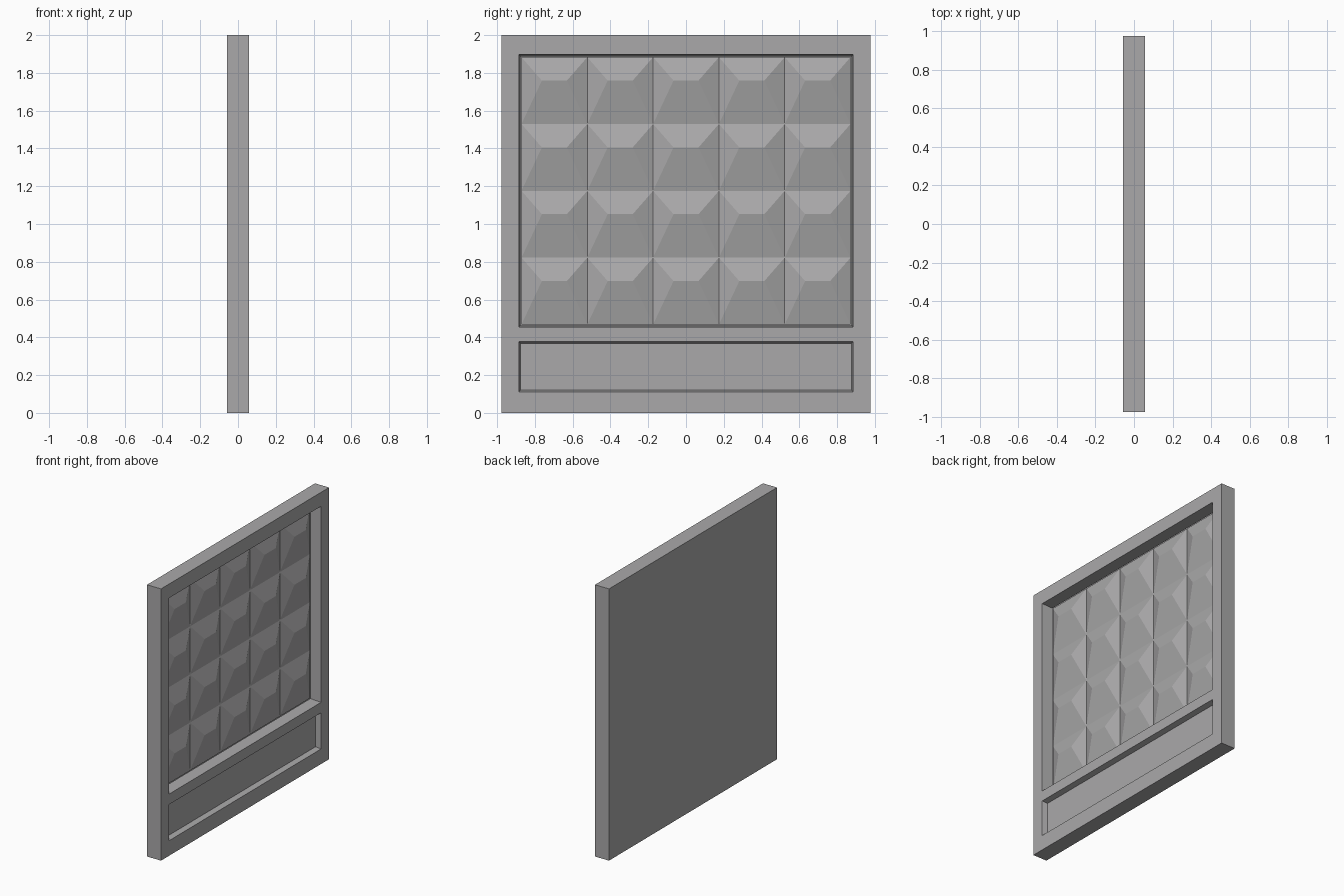
import bpy, bmesh

if "Cube" in bpy.data.objects:
    bpy.data.objects.remove(bpy.data.objects["Cube"])

HX, HY, H = 0.057, 0.977, 2.0        # half thickness, half width, height
RY, TAPER = 0.885, 0.014             # recess half width, wall taper
LOW, UP = (0.111, 0.377), (0.454, 1.897)
LOW_DEPTH, UP_DEPTH = 0.038, 0.081

concrete = bpy.data.materials.new("concrete_grey")
concrete.diffuse_color = (0.40, 0.395, 0.40, 1)
concrete.use_nodes = True
concrete.node_tree.nodes["Principled BSDF"].inputs["Base Color"].default_value = concrete.diffuse_color


def finish(bm, name):
    mesh = bpy.data.meshes.new(name)
    bm.to_mesh(mesh)
    bm.free()
    mesh.materials.append(concrete)
    obj = bpy.data.objects.new(name, mesh)
    bpy.context.collection.objects.link(obj)
    return obj


# Framed slab: a box, cut along the recess outlines
bm = bmesh.new()
bmesh.ops.create_cube(bm, size=1)
for v in bm.verts:
    v.co = (v.co.x * 2 * HX, v.co.y * 2 * HY, (v.co.z + 0.5) * H)
cuts = [((0, s * RY, 0), (0, 1, 0)) for s in (-1, 1)]
cuts += [((0, 0, z), (0, 0, 1)) for z in LOW + UP]
for co, no in cuts:
    bmesh.ops.bisect_plane(bm, geom=bm.verts[:] + bm.edges[:] + bm.faces[:],
                           dist=1e-5, plane_co=co, plane_no=no)


def sink(z_range, depth):
    """Push the front face in this height range back, with tapered walls."""
    for f in bm.faces:
        c = f.calc_center_median()
        if f.normal.x > 0.9 and abs(c.y) < 0.1 and z_range[0] < c.z < z_range[1]:
            bmesh.ops.inset_individual(bm, faces=[f], thickness=TAPER, depth=0)
            for v in f.verts:
                v.co.x -= depth
            return f


bm.normal_update()
sink(LOW, LOW_DEPTH)
floor = sink(UP, UP_DEPTH)
bmesh.ops.delete(bm, geom=[floor], context='FACES_ONLY')
finish(bm, "framed_slab")

# Relief filling the upper recess: 5 x 4 wedges with a short ridge
COLS, ROWS, RISE = 5, 4, 0.042
bm = bmesh.new()
x0 = HX - UP_DEPTH
y0, z0 = -RY + TAPER, UP[0] + TAPER
w = 2 * (RY - TAPER) / COLS
h = (UP[1] - UP[0] - 2 * TAPER) / ROWS
for i in range(COLS):
    for j in range(ROWS):
        def p(u, v, rise=0):
            return bm.verts.new((x0 + rise, y0 + (i + u) * w, z0 + (j + v) * h))
        a, b, c, d = p(0, 0), p(1, 0), p(1, 1), p(0, 1)
        l, r = p(0.31, 0.65, RISE), p(0.69, 0.65, RISE)
        for face in ((a, b, r, l), (b, c, r), (c, d, l, r), (d, a, l)):
            bm.faces.new(face)
bmesh.ops.remove_doubles(bm, verts=bm.verts[:], dist=1e-4)
finish(bm, "wedge_relief")
